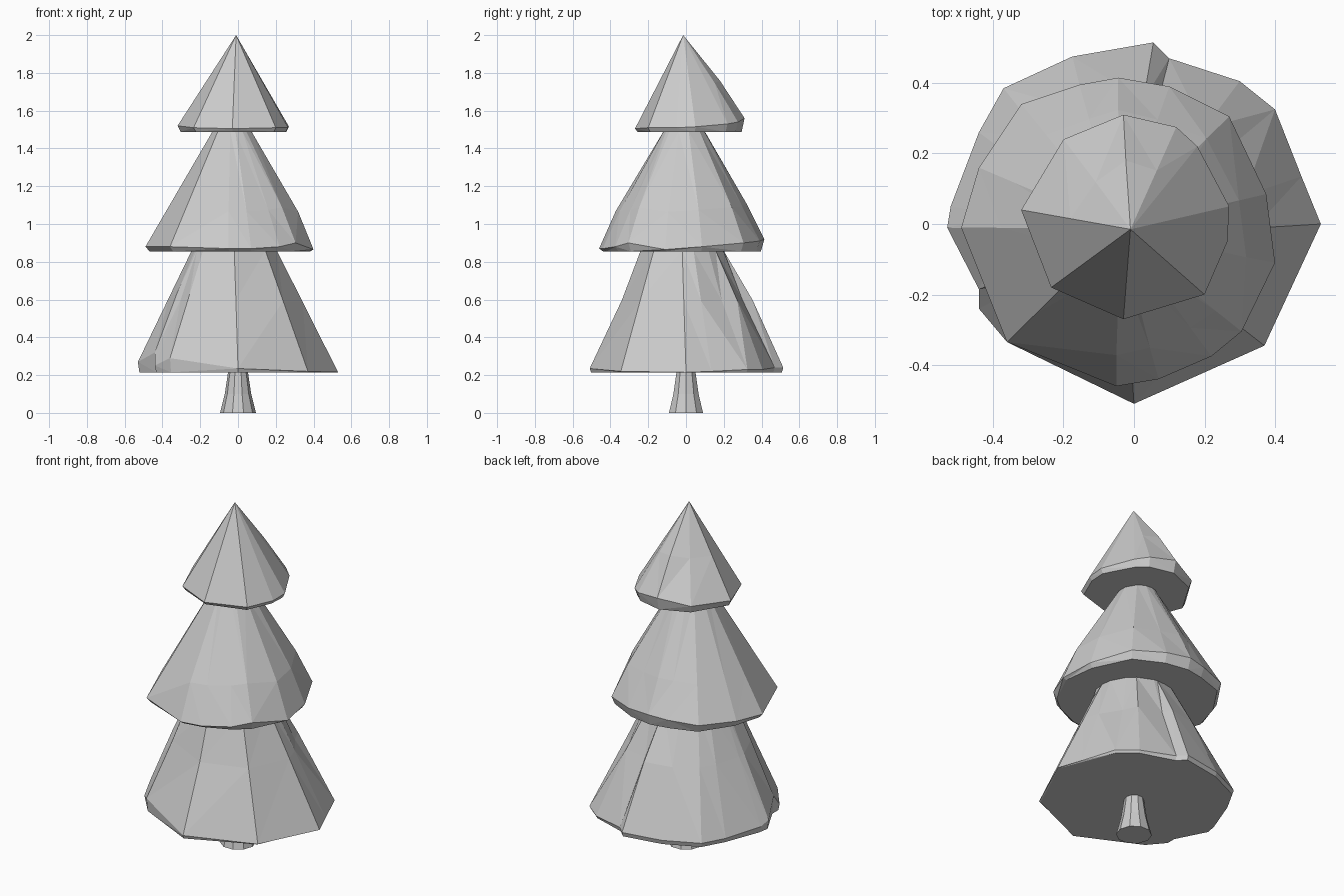
import bpy, bmesh, math

if "Cube" in bpy.data.objects:
    bpy.data.objects.remove(bpy.data.objects["Cube"])


def make_object(name, bm):
    bmesh.ops.recalc_face_normals(bm, faces=bm.faces[:])
    mesh = bpy.data.meshes.new(name)
    bm.to_mesh(mesh)
    bm.free()
    obj = bpy.data.objects.new(name, mesh)
    bpy.context.collection.objects.link(obj)
    return obj


def bridge(bm, a, b):
    n = len(a)
    return [bm.faces.new((a[i], a[(i + 1) % n], b[(i + 1) % n], b[i])) for i in range(n)]


def tier(name, rim, top, neck, mid_t, bulge, base_z, inset, hole=None):
    """Faceted skirt: neck ring (or apex), dented middle ring, rim and underside.
    neck is the half width in x and y, hole the opening left in the underside."""
    bm = bmesh.new()
    tx, ty, tz = top
    upper, middle, edge, under = [], [], [], []
    for i, (x, y, z) in enumerate(rim):
        a = math.atan2(y, x)
        nx, ny = tx + neck[0] * math.cos(a), ty + neck[1] * math.sin(a)
        k = bulge.get(i, 1.0)
        mx, my = nx + (x - nx) * mid_t, ny + (y - ny) * mid_t
        upper.append(bm.verts.new((nx, ny, tz)))
        middle.append(bm.verts.new((mx * k, my * k, tz + (z - tz) * mid_t)))
        edge.append(bm.verts.new((x, y, z)))
        under.append(bm.verts.new((x * inset, y * inset, base_z)))
    faces = bridge(bm, upper, middle) + bridge(bm, middle, edge) + bridge(bm, edge, under)
    if hole:
        inner = []
        for x, y, z in rim:
            a = math.atan2(y, x)
            inner.append(bm.verts.new((hole[0] + hole[2] * math.cos(a),
                                       hole[1] + hole[3] * math.sin(a), base_z)))
        bridge(bm, under, inner)
    else:
        bm.faces.new(under)
    bmesh.ops.triangulate(bm, faces=faces)
    bmesh.ops.remove_doubles(bm, verts=bm.verts[:], dist=0.0005)
    return make_object(name, bm)


# Trunk, flared at the ground
bm = bmesh.new()
rings = []
for r, z in ((0.095, 0), (0.07, 0.1), (0.052, 0.22)):
    rings.append([bm.verts.new((r * math.cos(i * math.tau / 10), r * math.sin(i * math.tau / 10), z))
                  for i in range(10)])
for a, b in zip(rings, rings[1:]):
    bridge(bm, a, b)
bm.faces.new(rings[0])
make_object("trunk", bm)

# Bottom branches, with a few dents
low_rim = [(-.37, .385, .24), (-.175, .475, .24), (.055, .515, .24), (.10, .47, .24),
           (.30, .405, .23), (.40, .325, .23), (.475, .135, .22), (.53, 0, .215),
           (.37, -.345, .22), (0, -.51, .235), (-.36, -.335, .29), (-.44, -.24, .25),
           (-.44, -.185, .32), (-.53, -.01, .27), (-.52, .05, .25), (-.44, .26, .24)]
tier("lower_branches", low_rim, (-.02, -.02, .86), (.225, .22), .42,
     {1: 1.04, 2: 1.06, 3: .96, 4: 1.04, 5: .92, 9: .96, 11: .97, 12: 1.02}, .215, .985)

# Middle branches
mid_rim = [(-.32, .34, .90), (-.155, .395, .91), (-.045, .415, .92), (.10, .39, .91),
           (.27, .305, .90), (.375, .085, .88), (.40, -.11, .865), (.305, -.305, .90),
           (.22, -.375, .88), (.07, -.44, .87), (-.05, -.46, .87), (-.36, -.335, .88),
           (-.49, -.01, .88), (-.44, .16, .89)]
tier("middle_branches", mid_rim, (-.03, -.01, 1.49), (.105, .11), .68,
     {2: 1.03, 4: 1.05, 5: 1.07, 6: 1.08, 7: 1.05, 8: 1.02, 9: 1.04, 10: 1.06}, .855, .955,
     (-.02, -.02, .225, .22))

# Top branches, ending in a point
top_rim = [(-.20, .24, 1.53), (-.03, .31, 1.56), (.12, .275, 1.54), (.18, .22, 1.53),
           (.27, .05, 1.515), (.265, -.05, 1.51), (.20, -.20, 1.51), (-.03, -.27, 1.505),
           (-.235, -.18, 1.51), (-.32, .04, 1.52)]
tier("top_branches", top_rim, (-.01, -.015, 2.0), (0, 0), .55,
     {0: .95, 1: 1.1, 2: 1.05, 9: 1.0}, 1.488, .95, (-.03, -.01, .105, .11))
